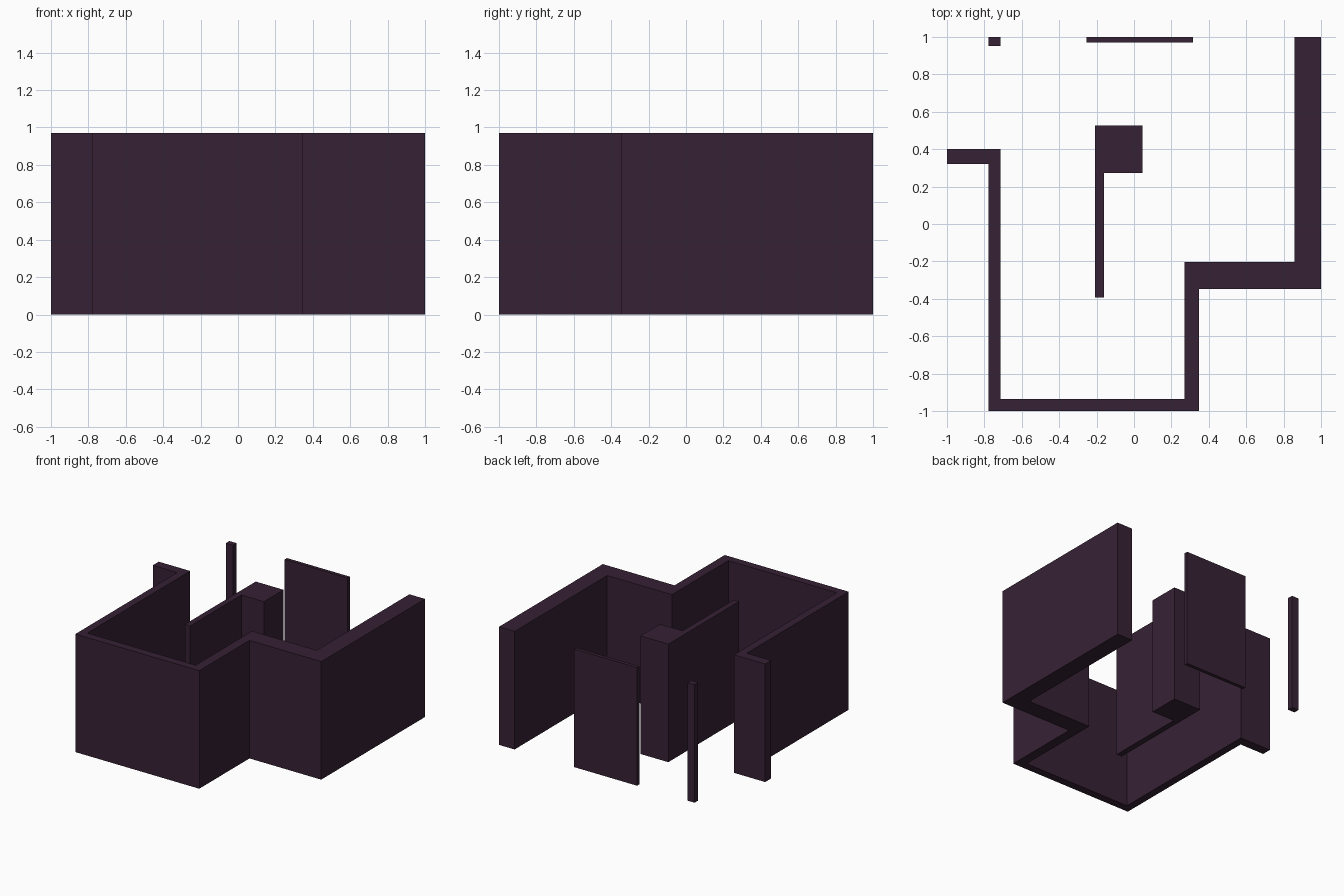
import bpy
import bmesh

if "Cube" in bpy.data.objects:
    bpy.data.objects.remove(bpy.data.objects["Cube"])

HEIGHT = 0.97

plum = bpy.data.materials.new("dark_plum")
plum.diffuse_color = (0.037, 0.0155, 0.034, 1)
plum.use_nodes = True
plum.node_tree.nodes["Principled BSDF"].inputs["Base Color"].default_value = plum.diffuse_color


def extrude_plan(name, outline):
    """Raise a floor-plan outline (counter-clockwise) into a solid wall."""
    bm = bmesh.new()
    base = bm.faces.new([bm.verts.new((x, y, 0)) for x, y in outline])
    top = bmesh.ops.extrude_face_region(bm, geom=[base], use_keep_orig=True)
    verts = [g for g in top["geom"] if isinstance(g, bmesh.types.BMVert)]
    bmesh.ops.translate(bm, verts=verts, vec=(0, 0, HEIGHT))
    bmesh.ops.recalc_face_normals(bm, faces=bm.faces)
    mesh = bpy.data.meshes.new(name)
    bm.to_mesh(mesh)
    bm.free()
    mesh.materials.append(plum)
    obj = bpy.data.objects.new(name, mesh)
    bpy.context.collection.objects.link(obj)
    return obj


def block(name, x0, x1, y0, y1):
    return extrude_plan(name, [(x0, y0), (x1, y0), (x1, y1), (x0, y1)])


# Stepped outer wall: outer side first, then back along the inner side
extrude_plan("outer_wall", [
    (-1, 0.322), (-0.778, 0.322), (-0.778, -1), (0.348, -1),
    (0.348, -0.348), (1, -0.348), (1, 1), (0.858, 1),
    (0.858, -0.203), (0.27, -0.203), (0.27, -0.935), (-0.715, -0.935),
    (-0.715, 0.4), (-1, 0.4),
])

# Inner pillar with its thin partition, as one L-shaped plan
extrude_plan("pillar_and_partition", [
    (-0.208, -0.393), (-0.16, -0.393), (-0.16, 0.273),
    (0.045, 0.273), (0.045, 0.527), (-0.208, 0.527),
])

# Free-standing pieces along the back
block("back_panel", -0.255, 0.316, 0.971, 1)
block("back_post", -0.778, -0.715, 0.953, 1)
